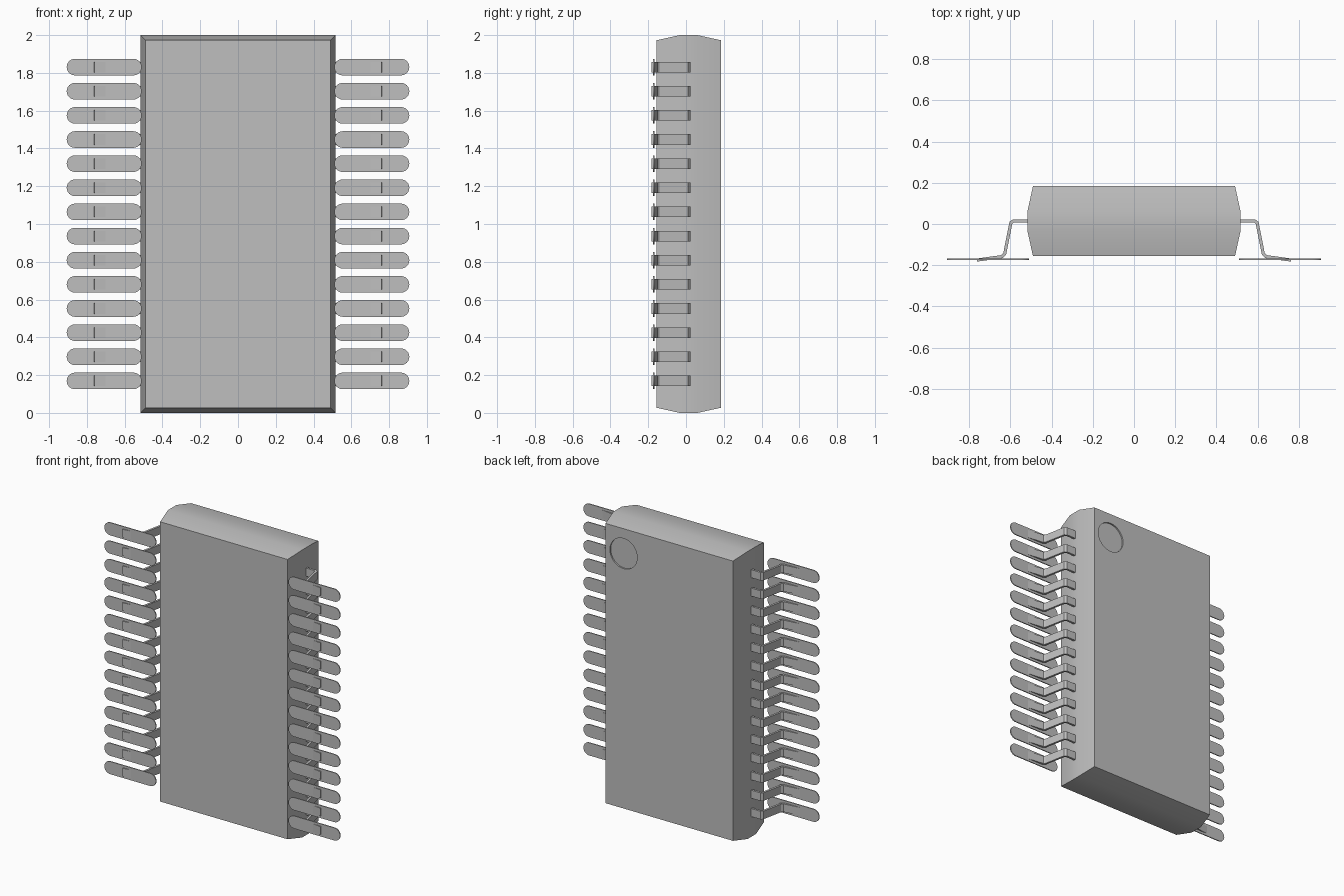
import bpy
import bmesh
import math

cube = bpy.data.objects.get("Cube")
if cube:
    bpy.data.objects.remove(cube, do_unlink=True)

# One plain grey for everything
grey = bpy.data.materials.new("plain grey")
grey.use_nodes = True
colour = (0.52, 0.52, 0.52, 1)
grey.diffuse_color = colour
grey.node_tree.nodes["Principled BSDF"].inputs["Base Color"].default_value = colour

PINS, PITCH = 14, 0.1278
FIRST_Z = 1 - PITCH * (PINS - 1) / 2


def finish(bm, name):
    bmesh.ops.recalc_face_normals(bm, faces=bm.faces)
    mesh = bpy.data.meshes.new(name)
    bm.to_mesh(mesh)
    bm.free()
    mesh.materials.append(grey)
    ob = bpy.data.objects.new(name, mesh)
    bpy.context.collection.objects.link(ob)
    return ob


def activate(ob):
    bpy.ops.object.select_all(action="DESELECT")
    ob.select_set(True)
    bpy.context.view_layer.objects.active = ob


def mirror_and_repeat(ob):
    """Copy a part to the other side and up the row of pins."""
    mirror = ob.modifiers.new("both sides", "MIRROR")
    mirror.use_mirror_merge = False
    row = ob.modifiers.new("row", "ARRAY")
    row.count = PINS
    row.use_relative_offset = False
    row.use_constant_offset = True
    row.constant_offset_displace = (0, 0, PITCH)


# Body: rectangles lofted from front to back, tapered on all four sides
bm = bmesh.new()
rings = []
for y, inset in ((-0.155, 0.027), (-0.033, 0), (0.06, 0), (0.184, 0.027)):
    hx, hz = 0.517 - inset, 1 - inset
    rings.append([bm.verts.new((sx * hx, y, 1 + sz * hz))
                  for sx, sz in ((-1, -1), (1, -1), (1, 1), (-1, 1))])
for a, b in zip(rings, rings[1:]):
    for i in range(4):
        j = (i + 1) % 4
        bm.faces.new((a[i], a[j], b[j], b[i]))
bm.faces.new(rings[0])
bm.faces.new(rings[-1])
body = finish(bm, "chip_body")

# Shallow round dimple marking the first pin on the back
bpy.ops.mesh.primitive_cylinder_add(vertices=48, radius=0.105, depth=0.02,
                                    location=(0.352, 0.184, 1.80),
                                    rotation=(math.pi / 2, 0, 0))
cutter = bpy.context.object
cutter.name = "dimple_cutter"
cutter.hide_render = True
cutter.data.materials.append(grey)
cut = body.modifiers.new("dimple", "BOOLEAN")
cut.operation = "DIFFERENCE"
cut.solver = "EXACT"
cut.object = cutter
activate(body)
bpy.ops.object.modifier_apply(modifier=cut.name)
bpy.data.objects.remove(cutter, do_unlink=True)
activate(body)
bpy.ops.object.shade_smooth_by_angle(angle=math.radians(30))

# Bent leads: a folded strip given thickness
path = [(0.50, 0.015), (0.585, 0.015), (0.597, 0.006),
        (0.627, -0.145), (0.64, -0.158), (0.762, -0.175)]
bm = bmesh.new()
strip = [[bm.verts.new((x, y, FIRST_Z + s * 0.028)) for s in (-1, 1)] for x, y in path]
for (a, b), (c, d) in zip(strip, strip[1:]):
    bm.faces.new((a, b, d, c))
leads = finish(bm, "leads")
thick = leads.modifiers.new("thickness", "SOLIDIFY")
thick.thickness = 0.015
thick.offset = 0
thick.use_even_offset = True
mirror_and_repeat(leads)

# Solder pads: thin plates with round ends
bm = bmesh.new()
radius, steps, outline = 0.044, 12, []
for centre, start in ((0.907 - radius, -math.pi / 2), (0.51 + radius, math.pi / 2)):
    for i in range(steps + 1):
        t = start + math.pi * i / steps
        outline.append(bm.verts.new((centre + radius * math.cos(t), -0.174,
                                     FIRST_Z + radius * math.sin(t))))
plate = bm.faces.new(outline)
side = bmesh.ops.extrude_face_region(bm, geom=[plate])["geom"]
bmesh.ops.translate(bm, vec=(0, 0.007, 0),
                    verts=[v for v in side if isinstance(v, bmesh.types.BMVert)])
pads = finish(bm, "solder_pads")
activate(pads)
bpy.ops.object.shade_smooth_by_angle(angle=math.radians(30))
mirror_and_repeat(pads)
